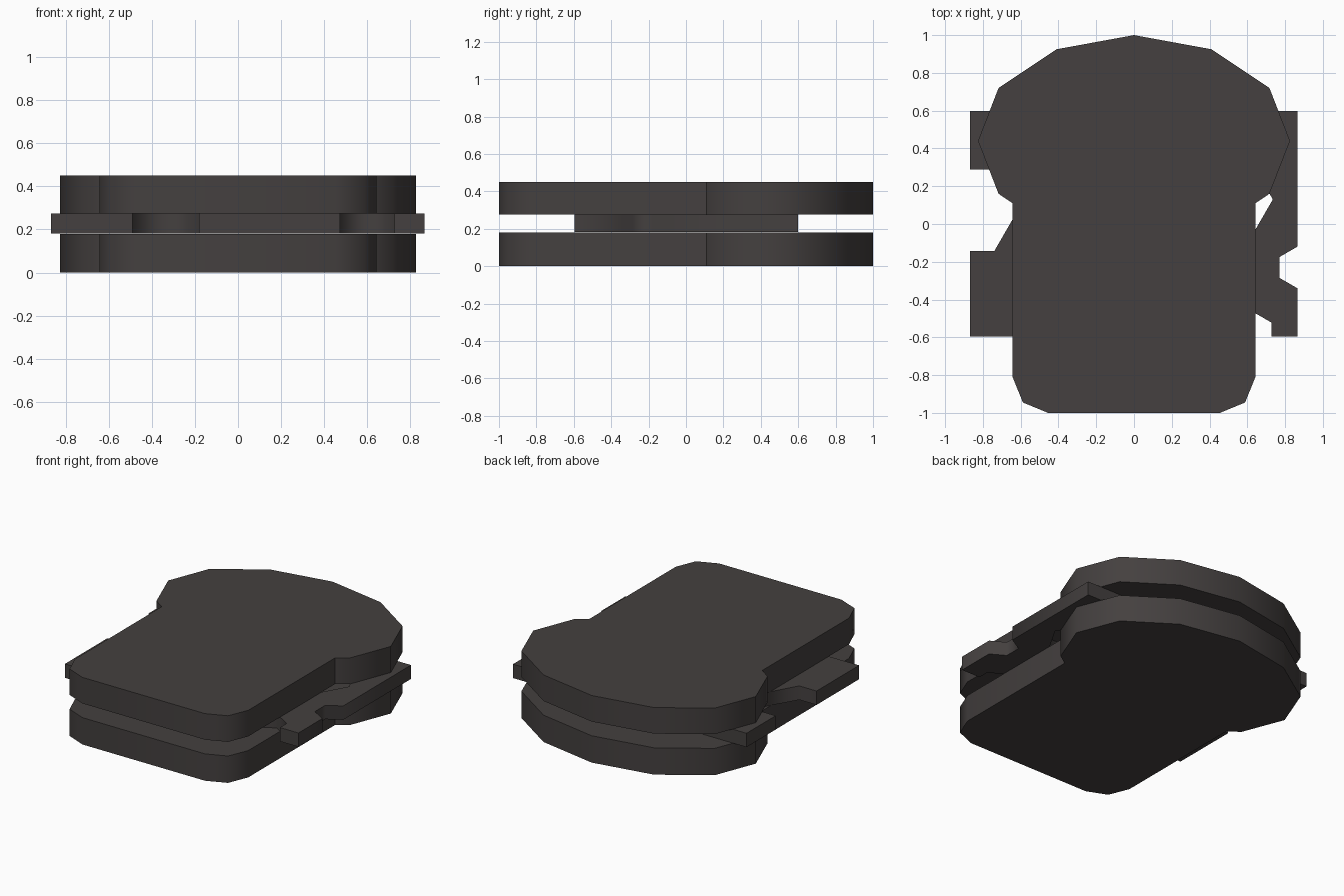
import bpy, bmesh, math

if "Cube" in bpy.data.objects:
    bpy.data.objects.remove(bpy.data.objects["Cube"])

dark = bpy.data.materials.new("dark_brown_grey")
dark.diffuse_color = (0.058, 0.051, 0.050, 1)
dark.use_nodes = True
dark.node_tree.nodes["Principled BSDF"].inputs["Base Color"].default_value = dark.diffuse_color


def prism(name, outline, z0, z1):
    """Closed outline extruded between two heights."""
    bm = bmesh.new()
    face = bm.faces.new([bm.verts.new((x, y, z0)) for x, y in outline])
    ext = bmesh.ops.extrude_face_region(bm, geom=[face])
    for v in ext["geom"]:
        if isinstance(v, bmesh.types.BMVert):
            v.co.z = z1
    bmesh.ops.recalc_face_normals(bm, faces=bm.faces)
    mesh = bpy.data.meshes.new(name)
    bm.to_mesh(mesh)
    bm.free()
    mesh.materials.append(dark)
    obj = bpy.data.objects.new(name, mesh)
    bpy.context.collection.objects.link(obj)
    return obj


def activate(obj):
    bpy.ops.object.select_all(action='DESELECT')
    obj.select_set(True)
    bpy.context.view_layer.objects.active = obj


def smooth(obj, degrees):
    activate(obj)
    bpy.ops.object.shade_smooth_by_angle(angle=math.radians(degrees))


# Bread slices: half outline, mirrored in x
half = [(0.41, 0.925), (0.717, 0.72), (0.826, 0.44), (0.717, 0.16), (0.643, 0.11),
        (0.643, -0.81), (0.588, -0.945), (0.455, -1)]
slice_outline = [(0, 1)] + half + [(-x, y) for x, y in reversed(half)]
for name, z0, z1 in (("bottom_slice", 0, 0.18), ("top_slice", 0.275, 0.45)):
    smooth(prism(name, slice_outline, z0, z1), 50)

# Middle cheese sheet
cheese = prism("cheese_sheet", [(-0.868, -0.595), (0.865, -0.595), (0.865, 0.598), (-0.868, 0.598)],
               0.182, 0.275)

# Hexagonal holes: x, y, radius, start angle
holes = [(-0.865, 0.0725, 0.25, 0), (0.485, 0.13, 0.25, 0), (0.865, -0.23, 0.11, 30),
         (0.60, -0.595, 0.147, 30), (-0.335, -0.595, 0.179, 30)]
for i, (cx, cy, r, start) in enumerate(holes):
    ring = [(cx + r * math.cos(math.radians(start + 60 * k)),
             cy + r * math.sin(math.radians(start + 60 * k))) for k in range(6)]
    cutter = prism("hole_cutter_%d" % i, ring, 0.1, 0.36)
    cutter.hide_render = True
    mod = cheese.modifiers.new("hole", 'BOOLEAN')
    mod.operation = 'DIFFERENCE'
    mod.solver = 'EXACT'
    mod.object = cutter
    activate(cheese)
    bpy.ops.object.modifier_apply(modifier=mod.name)
    bpy.data.objects.remove(cutter)
smooth(cheese, 65)
